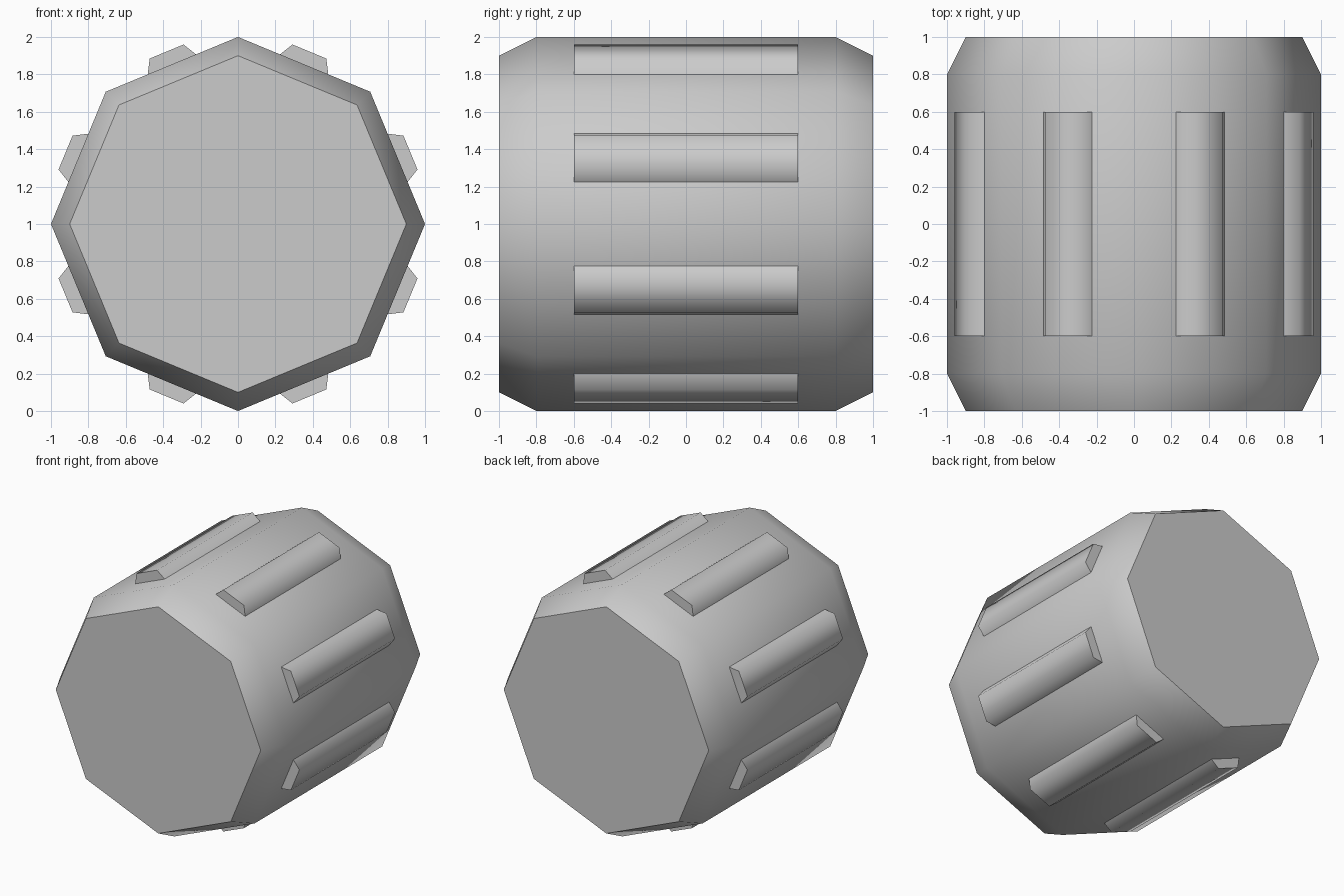
import bpy, bmesh, math

if "Cube" in bpy.data.objects:
    bpy.data.objects.remove(bpy.data.objects["Cube"])

SIDES = 8
CENTRE_Z = 1.0


def finish(name, bm, smooth_angle):
    bmesh.ops.recalc_face_normals(bm, faces=bm.faces)
    mesh = bpy.data.meshes.new(name)
    bm.to_mesh(mesh)
    bm.free()
    ob = bpy.data.objects.new(name, mesh)
    bpy.context.collection.objects.link(ob)
    bpy.ops.object.select_all(action='DESELECT')
    ob.select_set(True)
    bpy.context.view_layer.objects.active = ob
    bpy.ops.object.shade_smooth_by_angle(angle=math.radians(smooth_angle))
    return ob


def loft(bm, rings):
    """Skin closed rings of points and cap both ends."""
    loops = [[bm.verts.new(p) for p in ring] for ring in rings]
    n = len(loops[0])
    for a, b in zip(loops, loops[1:]):
        for i in range(n):
            j = (i + 1) % n
            bm.faces.new((a[i], a[j], b[j], b[i]))
    bm.faces.new(loops[0])
    bm.faces.new(loops[-1])


def octagon(radius, y):
    return [(radius * math.sin(a), y, CENTRE_Z + radius * math.cos(a))
            for a in (math.tau * k / SIDES for k in range(SIDES))]


# Octagonal drum lying along y, with chamfered ends
bm = bmesh.new()
loft(bm, [octagon(r, y) for r, y in ((0.9, -1), (1, -0.8), (1, 0.8), (0.9, 1))])
finish("drum", bm, 50)

# Tapered grip rib on the middle of each flat: (sideways, outward) section
section = [(-0.153, 0.9), (-0.098, 0.998), (0.098, 0.998), (0.153, 0.9)]
for k in range(SIDES):
    a = math.tau * (k + 0.5) / SIDES
    s, c = math.sin(a), math.cos(a)
    bm = bmesh.new()
    loft(bm, [[(r * s + t * c, y, CENTRE_Z + r * c - t * s) for t, r in section]
              for y in (-0.6, 0.6)])
    finish(f"grip_rib_{k + 1}", bm, 65)
